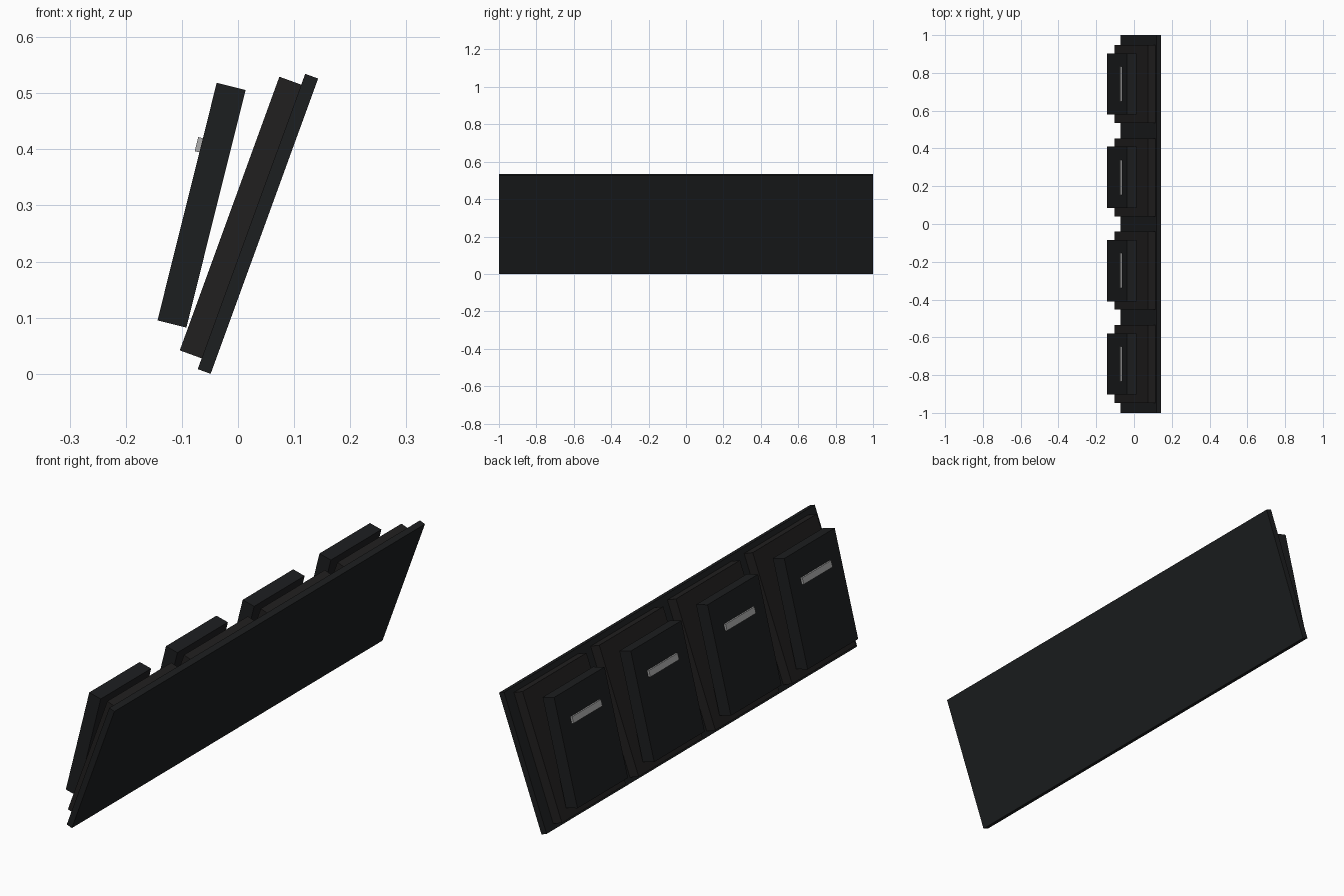
import bpy
from math import radians, sin, cos

if "Cube" in bpy.data.objects:
    bpy.data.objects.remove(bpy.data.objects["Cube"])


def material(name, rgb):
    m = bpy.data.materials.new(name)
    m.diffuse_color = (*rgb, 1)
    m.use_nodes = True
    m.node_tree.nodes["Principled BSDF"].inputs["Base Color"].default_value = m.diffuse_color
    return m


BOARD = material("board_black", (0.012, 0.013, 0.014))
PAD = material("pad_black", (0.015, 0.014, 0.014))
SEAT = material("seat_black", (0.012, 0.013, 0.014))
METAL = material("grey_metal", (0.42, 0.42, 0.42))


def slab(name, size, centre, tilt, mat):
    """Box of given size, leaning towards +x by tilt degrees."""
    bpy.ops.mesh.primitive_cube_add(size=1, location=centre,
                                    rotation=(0, radians(tilt), 0))
    ob = bpy.context.object
    ob.name = name
    ob.scale = size
    ob.data.materials.append(mat)
    bpy.ops.object.transform_apply(location=False, rotation=False, scale=True)
    return ob


# Long rear board
slab("rear_board", (0.0245, 2.0, 0.56), (0.0355, 0, 0.2673), 20, BOARD)

# Four folded seats, each with a back pad and a pull handle
SEAT_TILT = 14
sx, sz = -0.065, 0.3005
a = radians(SEAT_TILT)
out, up = 0.0305, 0.1035      # handle offset from the seat centre
hx = sx - out * cos(a) + up * sin(a)
hz = sz + out * sin(a) + up * cos(a)
for i in range(4):
    y = (i - 1.5) * 0.494
    slab(f"back_pad_{i + 1}", (0.0415, 0.412, 0.519), (0.0045, y, 0.2785), 20, PAD)
    slab(f"folded_seat_{i + 1}", (0.053, 0.325, 0.4365), (sx, y, sz), SEAT_TILT, SEAT)
    slab(f"handle_{i + 1}", (0.009, 0.186, 0.026), (hx, y, hz), SEAT_TILT, METAL)
